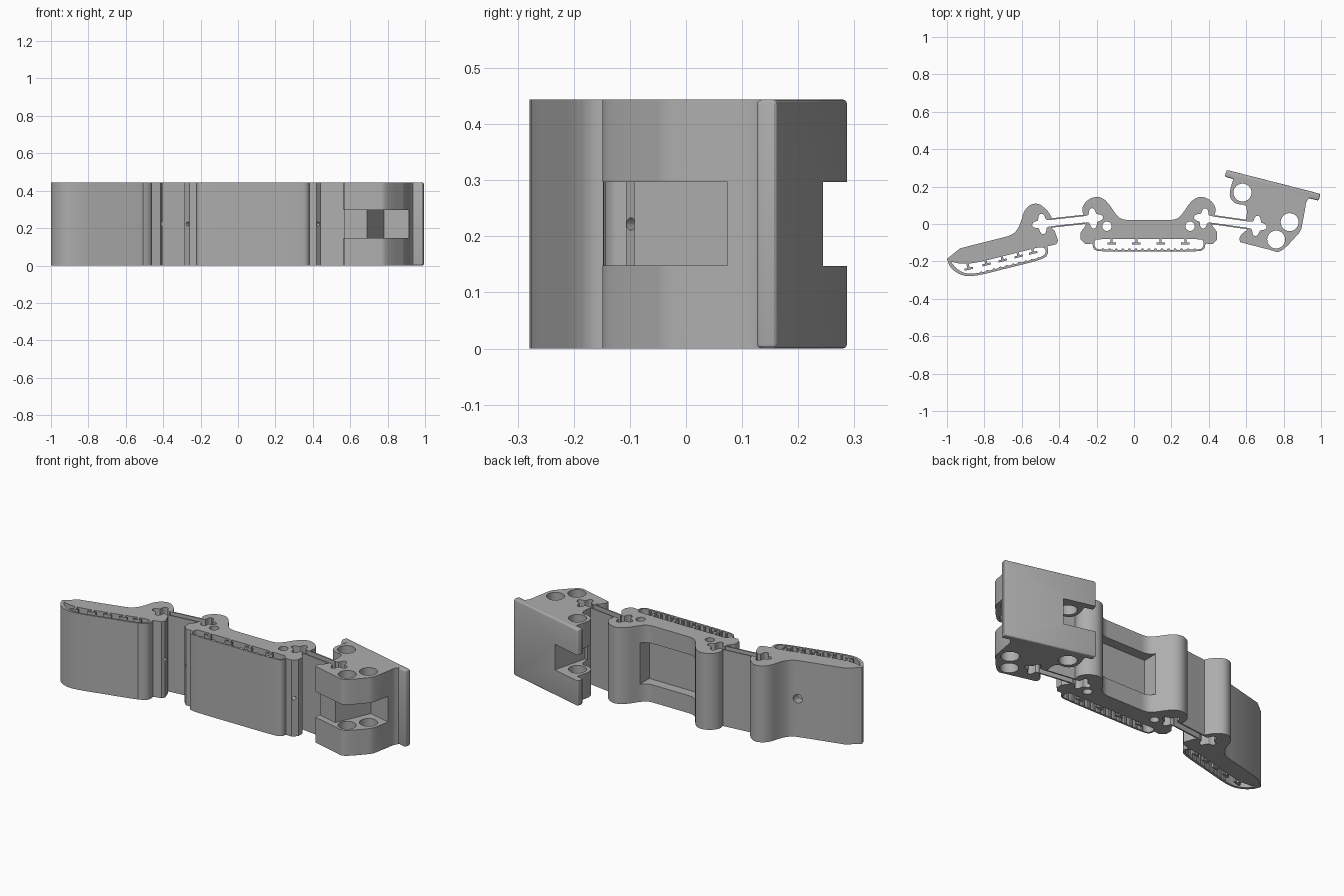
import bpy, bmesh
from math import sin, cos, pi, atan2, hypot
from mathutils import Vector, Matrix

cube = bpy.data.objects.get("Cube")
if cube:
    bpy.data.objects.remove(cube, do_unlink=True)

H = 0.444          # height of the whole extrusion
MID = H / 2
BAND = (0.148, 0.297)   # height band of the pulley slots

grey = bpy.data.materials.new("light_grey_plastic")
grey.use_nodes = True
COLOUR = (0.42, 0.42, 0.42, 1)
grey.diffuse_color = COLOUR
grey.node_tree.nodes["Principled BSDF"].inputs["Base Color"].default_value = COLOUR


def smooth(points, rounds=2):
    """Corner cutting that keeps both ends."""
    for _ in range(rounds):
        out = [points[0]]
        for (ax, ay), (bx, by) in zip(points, points[1:]):
            out += [(ax * .75 + bx * .25, ay * .75 + by * .25),
                    (ax * .25 + bx * .75, ay * .25 + by * .75)]
        points = out + [points[-1]]
    return points


def circle(c, r, n=28):
    return [(c[0] + r * cos(2 * pi * i / n), c[1] + r * sin(2 * pi * i / n)) for i in range(n)]


def clover(c, aim, n=44):
    """Lobed socket with its mouth open towards aim."""
    gap = 0.42
    pts = []
    for i in range(n + 1):
        t = -gap - (2 * pi - 2 * gap) * i / n
        r = 0.043 + 0.012 * cos(4 * t)
        pts.append((c[0] + r * cos(aim + t), c[1] + r * sin(aim + t)))
    return pts


def prism(name, loops, z0=0, z1=H):
    """Extrude an outline (first loop) with holes (other loops)."""
    cu = bpy.data.curves.new(name, "CURVE")
    cu.dimensions, cu.fill_mode, cu.extrude = "2D", "BOTH", (z1 - z0) / 2
    for loop in loops:
        sp = cu.splines.new("POLY")
        sp.points.add(len(loop) - 1)
        for p, (x, y) in zip(sp.points, loop):
            p.co = (x, y, 0, 1)
        sp.use_cyclic_u = True
    ob = bpy.data.objects.new(name, cu)
    bpy.context.collection.objects.link(ob)
    select(ob)
    bpy.ops.object.convert(target="MESH")
    ob = bpy.context.object
    bm = bmesh.new()
    bm.from_mesh(ob.data)
    bmesh.ops.remove_doubles(bm, verts=bm.verts, dist=1e-5)
    bmesh.ops.translate(bm, verts=bm.verts, vec=(0, 0, (z0 + z1) / 2))
    bmesh.ops.recalc_face_normals(bm, faces=bm.faces)
    bm.to_mesh(ob.data)
    bm.free()
    return finish(ob)


def select(ob):
    bpy.ops.object.select_all(action="DESELECT")
    ob.select_set(True)
    bpy.context.view_layer.objects.active = ob


def finish(ob):
    ob.data.materials.clear()
    ob.data.materials.append(grey)
    select(ob)
    bpy.ops.object.shade_smooth_by_angle(angle=0.5)
    return ob


def box(name, centre, size, angle=0, bevel=0):
    bm = bmesh.new()
    bmesh.ops.create_cube(bm, size=1)
    bmesh.ops.scale(bm, verts=bm.verts, vec=size)
    if bevel:
        bmesh.ops.bevel(bm, geom=bm.edges[:], offset=bevel, segments=3, profile=0.5, affect="EDGES")
    bm.transform(Matrix.Translation(centre) @ Matrix.Rotation(angle, 4, "Z"))
    me = bpy.data.meshes.new(name)
    bm.to_mesh(me)
    bm.free()
    ob = bpy.data.objects.new(name, me)
    bpy.context.collection.objects.link(ob)
    return finish(ob)


def drill(name, x, y, angle, r, length):
    """Horizontal round cutter at mid height."""
    bm = bmesh.new()
    bmesh.ops.create_cone(bm, cap_ends=True, segments=20, radius1=r, radius2=r, depth=length)
    bm.transform(Matrix.Translation((x, y, MID)) @ Matrix.Rotation(angle, 4, "Z") @ Matrix.Rotation(pi / 2, 4, "Y"))
    me = bpy.data.meshes.new(name)
    bm.to_mesh(me)
    bm.free()
    ob = bpy.data.objects.new(name, me)
    bpy.context.collection.objects.link(ob)
    return ob


def cut(ob, *cutters):
    for c in cutters:
        m = ob.modifiers.new("cut", "BOOLEAN")
        m.operation, m.solver, m.object = "DIFFERENCE", "EXACT", c
        select(ob)
        bpy.ops.object.modifier_apply(modifier=m.name)
        bpy.data.objects.remove(c, do_unlink=True)
    finish(ob)


# Hinge socket centres and directions
tip_c, mid_l, mid_r, base_c = (-.49, .0), (-.22, .03), (.375, .03), (.655, -.01)
aim1 = atan2(mid_l[1] - tip_c[1], mid_l[0] - tip_c[0])
aim2 = atan2(base_c[1] - mid_r[1], base_c[0] - mid_r[0])

# Fingertip segment with hollow pad
tip_pad = smooth([(-.98, -.2), (-.94, -.25), (-.87, -.273), (-.68, -.225), (-.49, -.178), (-.468, -.15),
                  (-.48, -.125), (-.51, -.124), (-.61, -.15), (-.85, -.21), (-.93, -.214), (-.98, -.2)])[:-1]
tip_outline = (smooth([(-1, -.187), (-.985, -.23), (-.94, -.268), (-.87, -.285), (-.68, -.237), (-.48, -.188),
                       (-.457, -.155), (-.463, -.12)])
               + [(-.415, -.108), (-.405, -.09), (-.425, -.035)] + clover(tip_c, aim1)
               + smooth([(-.44, .035), (-.463, .075), (-.52, .118), (-.585, .085), (-.61, -.01), (-.645, -.056), (-.7, -.072)])
               + [(-.93, -.13)])
fingertip = prism("fingertip_segment", [tip_outline, tip_pad])
cut(fingertip, drill("tendon_hole", -.67, -.08, 1.82, .025, .08),
    drill("tendon_hole", -.42, -.09, .3, .011, .12))

# Middle segment with two knuckle bumps, pin holes and hollow pad
KX = 0.08   # mirror axis of the knuckles
knuckle = smooth([(.43, .045), (.44, .085), (.41, .13), (.355, .15), (.305, .125), (.25, .04), (.215, .022), (.17, .022)])
flip = lambda pts: [(2 * KX - x, y) for x, y in reversed(pts)]
pad_half = smooth([(KX, -.148), (.345, -.148), (.378, -.135), (.382, -.105)])
side = [(.42, -.107), (.445, -.082), (.445, -.045), (.42, -.01)]
mid_outline = (pad_half + side + clover(mid_r, aim2) + knuckle + flip(knuckle)
               + clover(mid_l, aim1 + pi) + flip(side) + flip(pad_half)[:-1])
cav = smooth([(KX, -.138), (.335, -.138), (.371, -.13), (.372, -.083), (.335, -.081), (KX, -.081)])
middle = prism("middle_segment", [mid_outline, cav + flip(cav)[1:-1],
                                  circle((.3, -.012), .025), circle((-.145, -.012), .025)])
cut(middle, box("back_window", (KX, .01, MID), (.36, .09, .24)),
    drill("tendon_hole", .42, -.09, -.75, .011, .1),
    drill("tendon_hole", -.262, -.09, .75, .011, .1))

# Pad anchors (T shapes) and the small ridges on the pad walls
def pad_details(label, start, angle, anchors, first, count, pitch, wall):
    ax, ay = Vector((cos(angle), sin(angle))), Vector((-sin(angle), cos(angle)))
    for s in anchors:
        for part, size, drop in (("stem", (.012, .032), .009), ("head", (.046, .011), .023)):
            p = Vector(start) + ax * s - ay * drop
            box(f"{label}_anchor_{part}", (p.x, p.y, MID), (*size, H), angle)
    for i in range(count):
        p = Vector(start) + ax * (first + pitch * i) - ay * wall
        prism(f"{label}_ridge", [circle(p, .008, 10)])


pad_details("middle_pad", (KX, -.081), 0, (-.2, -.067, .062, .195), -.245, 15, .035, .057)
pad_details("tip_pad", (-.86, -.21), .243, (-.03, .068, .157, .245, .325), .03, 10, .035, .06)


# Thin paired walls bridging the sockets
def hinge(name, a, b, aim):
    n = Vector((-sin(aim), cos(aim)))
    c = (Vector(a) + Vector(b)) / 2
    length = hypot(b[0] - a[0], b[1] - a[1]) - .085
    for s in (-1, 1):
        p = c + n * s * .021
        box(name, (p.x, p.y, MID), (length, .008, H), aim)


hinge("outer_hinge_wall", tip_c, mid_l, aim1)
hinge("inner_hinge_wall", mid_r, base_c, aim2)

# Base block with three pin holes and pulley slots
base_outline = (smooth([(.575, -.055), (.563, -.075), (.567, -.097)]) + smooth([(.74, -.142), (.775, -.153), (.82, -.118), (.885, -.045)])
                + [(.895, -.025), (.915, .08)] + smooth([(.915, .08), (.92, .12), (.945, .15)])
                + [(.53, .255)]
                + smooth([(.53, .235), (.515, .19), (.51, .14), (.545, .105), (.598, .105), (.605, .065), (.598, .025)])
                + clover(base_c, aim2 + pi))
pins = [circle(c, .048) for c in ((.58, .168), (.76, -.083), (.832, .01))]
base = prism("base_block", [base_outline] + pins)
TILT = -.25
lug_slot = lambda: box("lug_slot", (.56, .185, MID), (.19, .25, BAND[1] - BAND[0]), TILT)
pocket = prism("pulley_pocket", [[(.5, -.25), (1, -.25), (1, .052), (.78, .108), (.69, -.092), (.5, -.045)]], *BAND)
cut(base, pocket, lug_slot())

# Mounting plate
plate = box("mounting_plate", (.741, .207, MID), (.518, .038, H), TILT, .009)
cut(plate, lug_slot())
